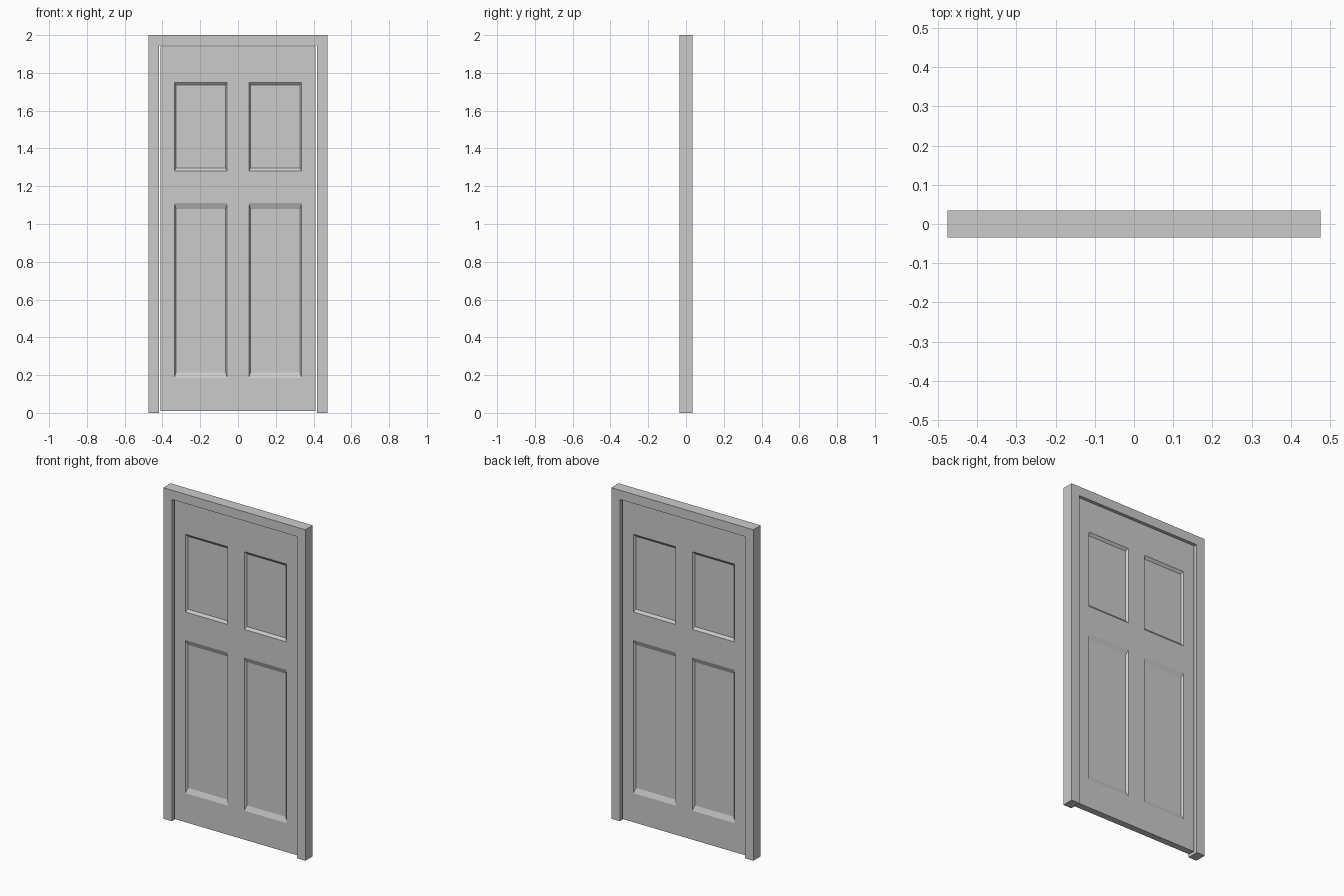
import bpy, bmesh
from mathutils import Vector

if "Cube" in bpy.data.objects:
    bpy.data.objects.remove(bpy.data.objects["Cube"])


def slab(bm, faces, y):
    """Extrude faces lying at -y into a slab reaching +y."""
    geo = bmesh.ops.extrude_face_region(bm, geom=faces)["geom"]
    verts = [v for v in geo if isinstance(v, bmesh.types.BMVert)]
    bmesh.ops.translate(bm, verts=verts, vec=(0, 2 * y, 0))
    bmesh.ops.recalc_face_normals(bm, faces=bm.faces[:])


def finish(bm, name):
    bmesh.ops.recalc_face_normals(bm, faces=bm.faces[:])
    bmesh.ops.dissolve_limit(bm, angle_limit=0.001, verts=bm.verts[:], edges=bm.edges[:])
    mesh = bpy.data.meshes.new(name)
    bm.to_mesh(mesh)
    bm.free()
    obj = bpy.data.objects.new(name, mesh)
    bpy.context.collection.objects.link(obj)
    return obj


# Door frame: inverted U profile, extruded in depth
W, H, D = 0.475, 2.0, 0.035
IN_W, IN_H = 0.418, 1.944
bm = bmesh.new()
outline = [(-W, 0), (-IN_W, 0), (-IN_W, IN_H), (IN_W, IN_H),
           (IN_W, 0), (W, 0), (W, H), (-W, H)]
slab(bm, [bm.faces.new([bm.verts.new((x, -D, z)) for x, z in outline])], D)
finish(bm, "door_frame")

# Door leaf: a grid slab whose panel cells are sunk on both sides
T, SINK, SHRINK = 0.02, 0.012, 0.935
xs = [-0.41, -0.337, -0.057, 0.057, 0.337, 0.41]
zs = [0.01, 0.185, 1.11, 1.28, 1.75, 1.94]
bm = bmesh.new()
grid = [[bm.verts.new((x, -T, z)) for x in xs] for z in zs]
cells = [bm.faces.new((grid[j][i], grid[j][i + 1], grid[j + 1][i + 1], grid[j + 1][i]))
         for j in range(5) for i in range(5)]
slab(bm, cells, T)

# Four recessed panels per side, with sloped borders
centres = [((xs[i] + xs[i + 1]) / 2, (zs[j] + zs[j + 1]) / 2) for i in (1, 3) for j in (1, 3)]
panels = [f for f in bm.faces if abs(f.normal.y) > 0.9
          and any((f.calc_center_median() - Vector((x, f.verts[0].co.y, z))).length < 0.01
                  for x, z in centres)]
for f in bmesh.ops.extrude_discrete_faces(bm, faces=panels)["faces"]:
    c = f.calc_center_median()
    inward = Vector((0, -SINK if c.y > 0 else SINK, 0))
    for v in f.verts:
        v.co = c + (v.co - c) * SHRINK + inward
finish(bm, "door_leaf")
